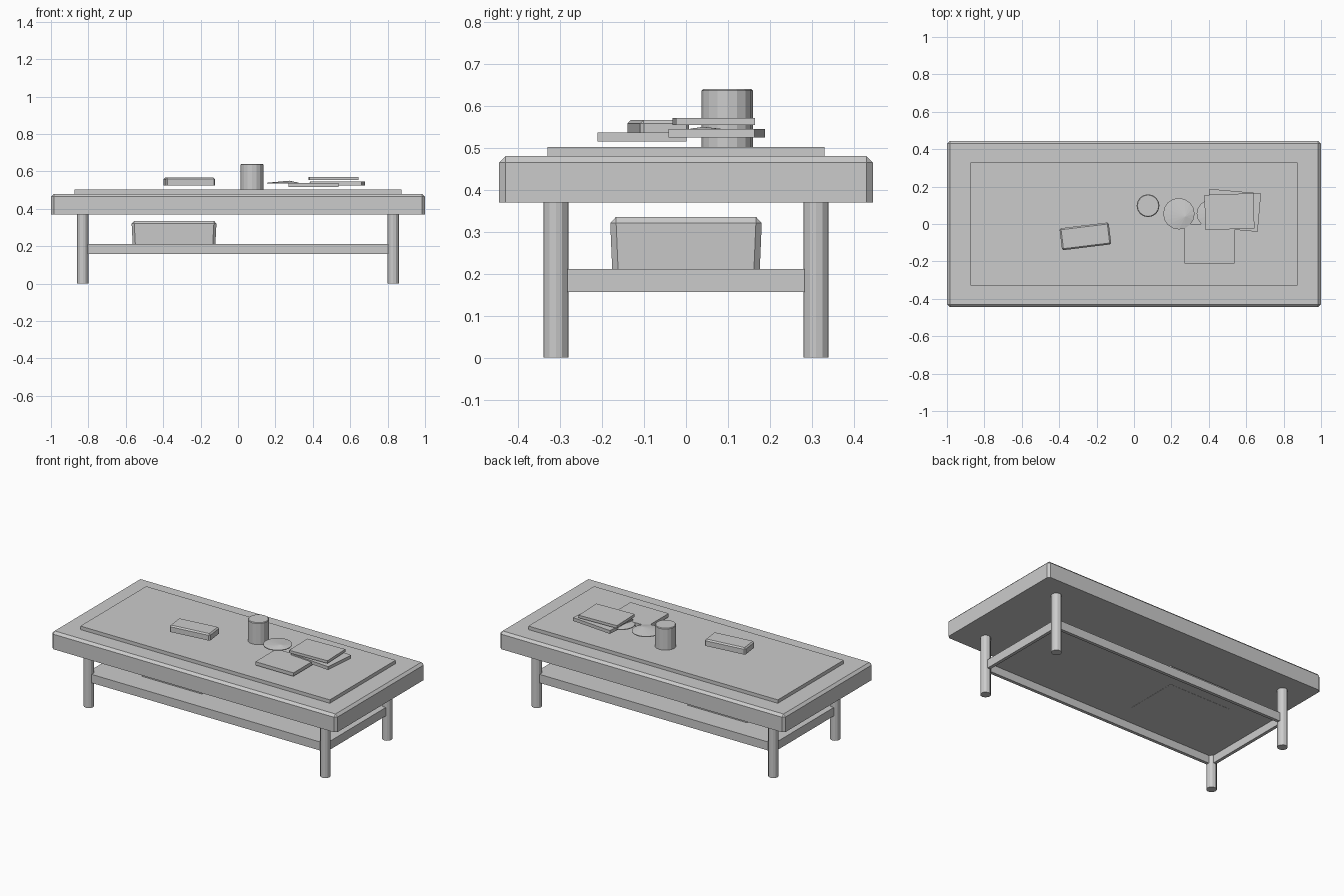
import bpy, bmesh
from math import radians

if "Cube" in bpy.data.objects:
    bpy.data.objects.remove(bpy.data.objects["Cube"])


def finish(name, bm, loc, rot=0.0):
    bmesh.ops.recalc_face_normals(bm, faces=bm.faces)
    mesh = bpy.data.meshes.new(name)
    bm.to_mesh(mesh)
    bm.free()
    ob = bpy.data.objects.new(name, mesh)
    ob.location = loc
    ob.rotation_euler.z = radians(rot)
    bpy.context.collection.objects.link(ob)
    return ob


def box(name, center, size, z, rot=0.0, bevel=0.0, taper=1.0):
    """Upright box from z[0] to z[1]; bevels the top rim, tapers the base."""
    bm = bmesh.new()
    bmesh.ops.create_cube(bm, size=1)
    h = z[1] - z[0]
    for v in bm.verts:
        k = taper if v.co.z < 0 else 1.0
        v.co = (v.co.x * size[0] * k, v.co.y * size[1] * k, (v.co.z + 0.5) * h)
    if bevel:
        edges = [e for e in bm.edges if max(v.co.z for v in e.verts) > h / 2]
        bmesh.ops.bevel(bm, geom=edges, offset=bevel, segments=1,
                        affect='EDGES', clamp_overlap=True)
    return finish(name, bm, (center[0], center[1], z[0]), rot)


def cylinder(name, center, radius, z, sides, caps=True, bevel=0.0):
    bm = bmesh.new()
    h = z[1] - z[0]
    bmesh.ops.create_cone(bm, segments=sides, radius1=radius, radius2=radius,
                          depth=h, cap_ends=caps)
    if bevel:
        rim = [e for e in bm.edges if all(v.co.z > 0 for v in e.verts)]
        bmesh.ops.bevel(bm, geom=rim, offset=bevel, segments=1, affect='EDGES')
    return finish(name, bm, (center[0], center[1], z[0] + h / 2))


def coaster(name, center, radius, z, peak):
    """Thin disc with a slightly raised off-centre point."""
    bm = bmesh.new()
    bmesh.ops.create_cone(bm, segments=16, radius1=radius, radius2=radius,
                          depth=0.004, cap_ends=True)
    top = [f for f in bm.faces if f.normal.z > 0.9]
    res = bmesh.ops.poke(bm, faces=top)
    for v in res["verts"]:
        v.co.x += peak[0]
        v.co.y += peak[1]
        v.co.z += peak[2]
    return finish(name, bm, (center[0], center[1], z))


# Tabletop and raised inset panel
box("tabletop", (0, 0), (2.0, 0.89), (0.37, 0.48), bevel=0.015)
box("top_panel", (0, 0), (1.75, 0.66), (0.478, 0.502))

# Legs
for sx, xn in ((-1, "left"), (1, "right")):
    for sy, yn in ((-1, "front"), (1, "back")):
        cylinder(f"{yn}_{xn}_leg", (sx * 0.83, sy * 0.31), 0.03, (0, 0.372), 12)

# Lower shelf: rails between the legs and a thin board
for s, n in ((-1, "front"), (1, "back")):
    box(f"{n}_rail", (0, s * 0.31), (1.66, 0.02), (0.157, 0.211))
for s, n in ((-1, "left"), (1, "right")):
    box(f"{n}_rail", (s * 0.83, 0), (0.02, 0.62), (0.157, 0.211))
box("shelf_board", (0, 0), (1.65, 0.61), (0.206, 0.211))

# Storage box on the shelf
box("storage_box", (-0.342, 0), (0.455, 0.362), (0.205, 0.335), bevel=0.014, taper=0.97)

# Items on the table
box("small_case", (-0.26, -0.066), (0.265, 0.118), (0.525, 0.566), rot=7, bevel=0.008)
cylinder("cup", (0.075, 0.098), 0.061, (0.50, 0.64), 16, bevel=0.004)
coaster("coaster", (0.24, 0.055), 0.084, 0.537, (0.035, -0.015, 0.011))
coaster("second_coaster", (0.41, 0.055), 0.075, 0.533, (0.02, 0.0, 0.008))

# Loose stack of thin books
box("front_book", (0.403, -0.105), (0.267, 0.212), (0.515, 0.537))
box("lower_book", (0.532, 0.073), (0.277, 0.206), (0.524, 0.545), rot=-5)
box("upper_book", (0.51, 0.066), (0.262, 0.188), (0.554, 0.571), rot=2)
